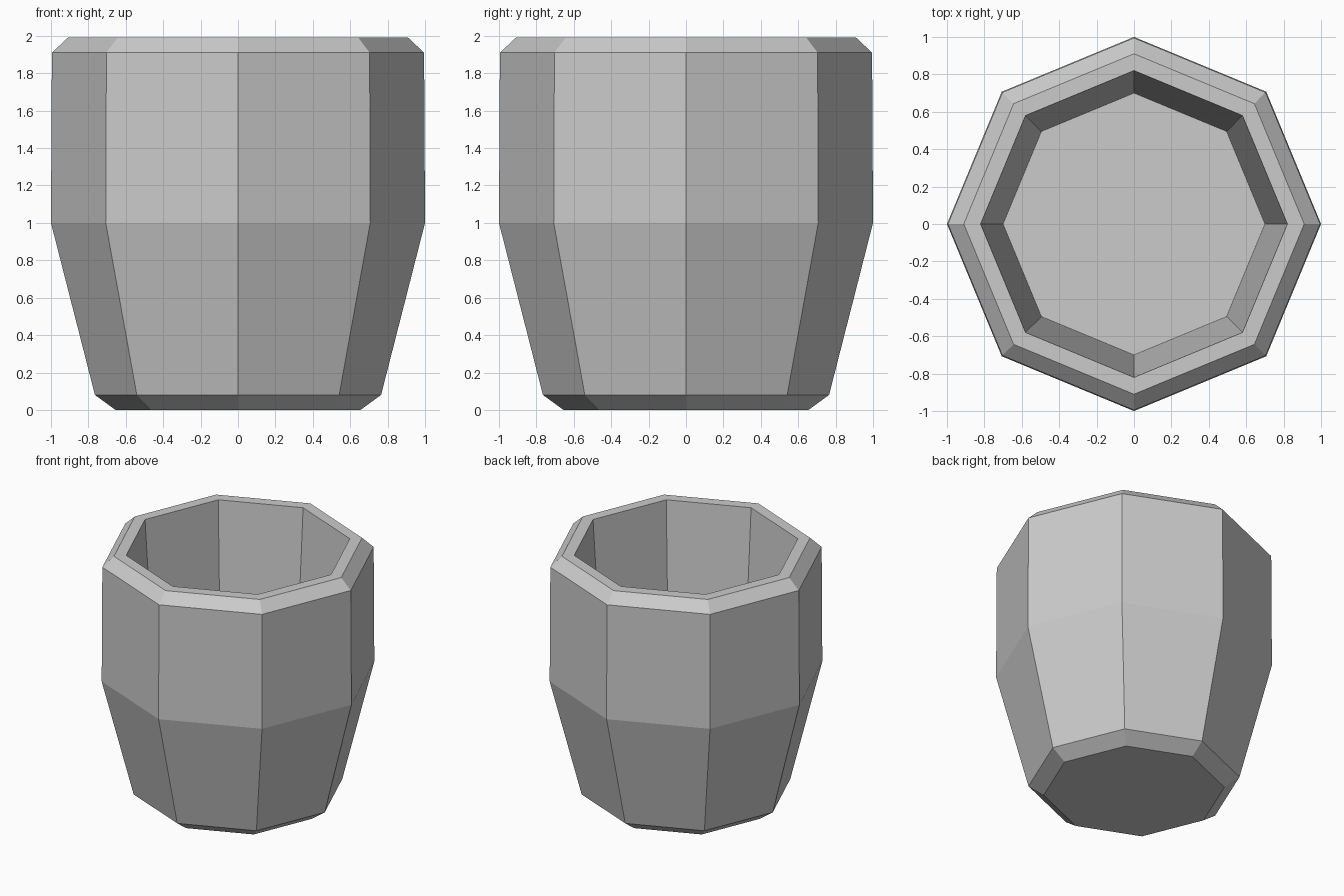
import bpy
import bmesh
import math

if "Cube" in bpy.data.objects:
    bpy.data.objects.remove(bpy.data.objects["Cube"])

SIDES = 8

# Cross-section (radius, height): underside edge, outer wall, rim, inner wall
PROFILE = [
    (0.655, 0.0),
    (0.765, 0.08),
    (1.0, 1.0),
    (0.995, 1.91),
    (0.91, 1.99),
    (0.82, 1.99),
    (0.70, 0.16),
]

clay = bpy.data.materials.new("light_grey")
clay.diffuse_color = (0.6, 0.6, 0.6, 1.0)
clay.use_nodes = True
clay.node_tree.nodes["Principled BSDF"].inputs["Base Color"].default_value = clay.diffuse_color

bm = bmesh.new()


def ring(radius, height):
    """Octagonal ring of vertices with corners on the axes."""
    return [bm.verts.new((radius * math.cos(math.tau * i / SIDES),
                          radius * math.sin(math.tau * i / SIDES), height))
            for i in range(SIDES)]


# Walls: bridge each ring to the next
rings = [ring(r, z) for r, z in PROFILE]
for low, high in zip(rings, rings[1:]):
    for i in range(SIDES):
        j = (i + 1) % SIDES
        bm.faces.new((low[i], low[j], high[j], high[i]))

# Underside and inner floor
bm.faces.new(rings[0][::-1])
bm.faces.new(rings[-1])
bmesh.ops.recalc_face_normals(bm, faces=bm.faces[:])

mesh = bpy.data.meshes.new("cup_body")
bm.to_mesh(mesh)
bm.free()
mesh.materials.append(clay)
cup = bpy.data.objects.new("cup_body", mesh)
bpy.context.collection.objects.link(cup)
